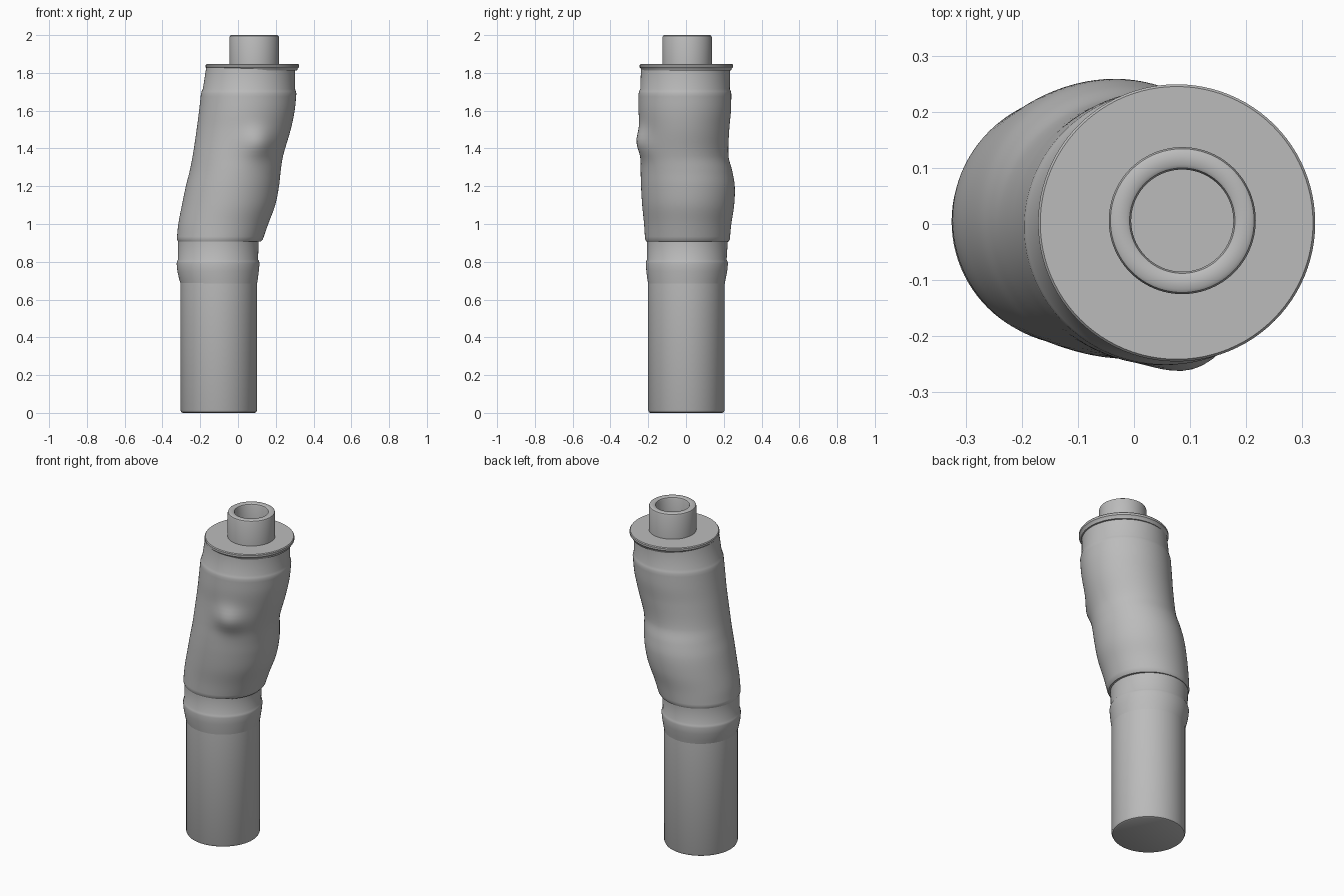
import bpy, bmesh, math
from mathutils import Vector

SIDES = 96

cube = bpy.data.objects.get("Cube")
if cube:
    bpy.data.objects.remove(cube, do_unlink=True)

grey = bpy.data.materials.new("warm_grey")
grey.use_nodes = True
colour = (0.5, 0.5, 0.5, 1)
grey.diffuse_color = colour
grey.node_tree.nodes["Principled BSDF"].inputs["Base Color"].default_value = colour


def loft(name, stations, shape=None):
    """Skin elliptical rings given as (z, x min, x max, y min, y max)."""
    bm = bmesh.new()
    rings = []
    for z, left, right, front, back in stations:
        centre = Vector(((left + right) / 2, (front + back) / 2, z))
        ring = []
        for i in range(SIDES):
            angle = math.tau * i / SIDES
            offset = Vector((math.cos(angle) * (right - left) / 2,
                             math.sin(angle) * (back - front) / 2, 0))
            point = centre + offset
            if shape:
                point += shape(point, offset.normalized())
            ring.append(bm.verts.new(point))
        rings.append(ring)
    for low, high in zip(rings, rings[1:]):
        for i in range(SIDES):
            j = (i + 1) % SIDES
            bm.faces.new((low[i], low[j], high[j], high[i]))
    bm.faces.new(rings[0][::-1])
    bm.faces.new(rings[-1])
    mesh = bpy.data.meshes.new(name)
    bm.to_mesh(mesh)
    bm.free()
    mesh.materials.append(grey)
    obj = bpy.data.objects.new(name, mesh)
    bpy.context.collection.objects.link(obj)
    bpy.ops.object.select_all(action='DESELECT')
    obj.select_set(True)
    bpy.context.view_layer.objects.active = obj
    bpy.ops.object.shade_smooth_by_angle(angle=math.radians(35))
    return obj


def turned(name, x, y, profile):
    """Loft circular rings given as (radius, z) around one upright axis."""
    return loft(name, [(z, x - r, x + r, y - r, y + r) for r, z in profile])


def smooth_stations(stations, steps=6):
    """Fill in stations along a smooth curve through the given ones."""
    result = []
    last = len(stations) - 1

    def slope(i, k):
        a, b = stations[max(i - 1, 0)], stations[min(i + 1, last)]
        return (b[k] - a[k]) / (b[0] - a[0])

    for i in range(last):
        a, b = stations[i], stations[i + 1]
        span = b[0] - a[0]
        for s in range(steps):
            t = s / steps
            ease = t * t * (3 - 2 * t)
            row = [a[0] + span * t]
            for k in range(1, len(a)):
                bend = (slope(i, k) * t * (1 - t) ** 2
                        - slope(i + 1, k) * t * t * (1 - t)) * span
                row.append(a[k] + (b[k] - a[k]) * ease + bend)
            result.append(row)
    return result + [stations[last]]


def knuckle(point, outward):
    """Soft rounded bump on the front of the sleeve."""
    if outward.y > 0:
        return Vector()
    across = (point.x - 0.1) / 0.075
    up = (point.z - 1.43) / 0.075
    return outward * 0.032 * math.exp(-(across ** 2 + up ** 2))


# Straight lower pipe with rounded foot
turned("lower_pipe", -0.102, 0.002, [
    (0.19, 0), (0.198, 0.004), (0.203, 0.015), (0.203, 0.72)])

# Flared cuff between pipe and sleeve
loft("cuff", [
    (0.68, -0.303, 0.1, -0.2, 0.204),
    (0.71, -0.312, 0.105, -0.205, 0.21),
    (0.75, -0.321, 0.11, -0.21, 0.218),
    (0.79, -0.325, 0.114, -0.213, 0.222),
    (0.802, -0.323, 0.112, -0.211, 0.22),
    (0.812, -0.317, 0.106, -0.206, 0.215),
    (0.92, -0.317, 0.11, -0.208, 0.222)])

# Leaning sleeve with bulging back
body = smooth_stations([
    (0.92, -0.324, 0.132, -0.217, 0.232),
    (1, -0.316, 0.16, -0.222, 0.24),
    (1.1, -0.297, 0.197, -0.232, 0.255),
    (1.2, -0.276, 0.217, -0.238, 0.258),
    (1.28, -0.256, 0.226, -0.24, 0.245),
    (1.36, -0.24, 0.238, -0.24, 0.225),
    (1.5, -0.219, 0.279, -0.244, 0.229),
    (1.6, -0.206, 0.3, -0.251, 0.238),
    (1.69, -0.196, 0.309, -0.251, 0.24)])
hem = [(0.908, -0.318, 0.122, -0.211, 0.226)]
shoulder = [(1.703, -0.192, 0.306, -0.248, 0.237),
            (1.715, -0.186, 0.302, -0.242, 0.232),
            (1.83, -0.168, 0.302, -0.238, 0.233)]
loft("sleeve", hem + body + shoulder, knuckle)

# Thin flange capping the sleeve
turned("flange", 0.076, 0.002, [
    (0.236, 1.812), (0.24, 1.822), (0.247, 1.83),
    (0.247, 1.842), (0.243, 1.847)])

# Hollow neck with softened rim
turned("neck", 0.086, 0.006, [
    (0.131, 1.84), (0.131, 1.988), (0.128, 1.996), (0.122, 2),
    (0.1, 2), (0.094, 1.996), (0.091, 1.988), (0.091, 1.86)])
